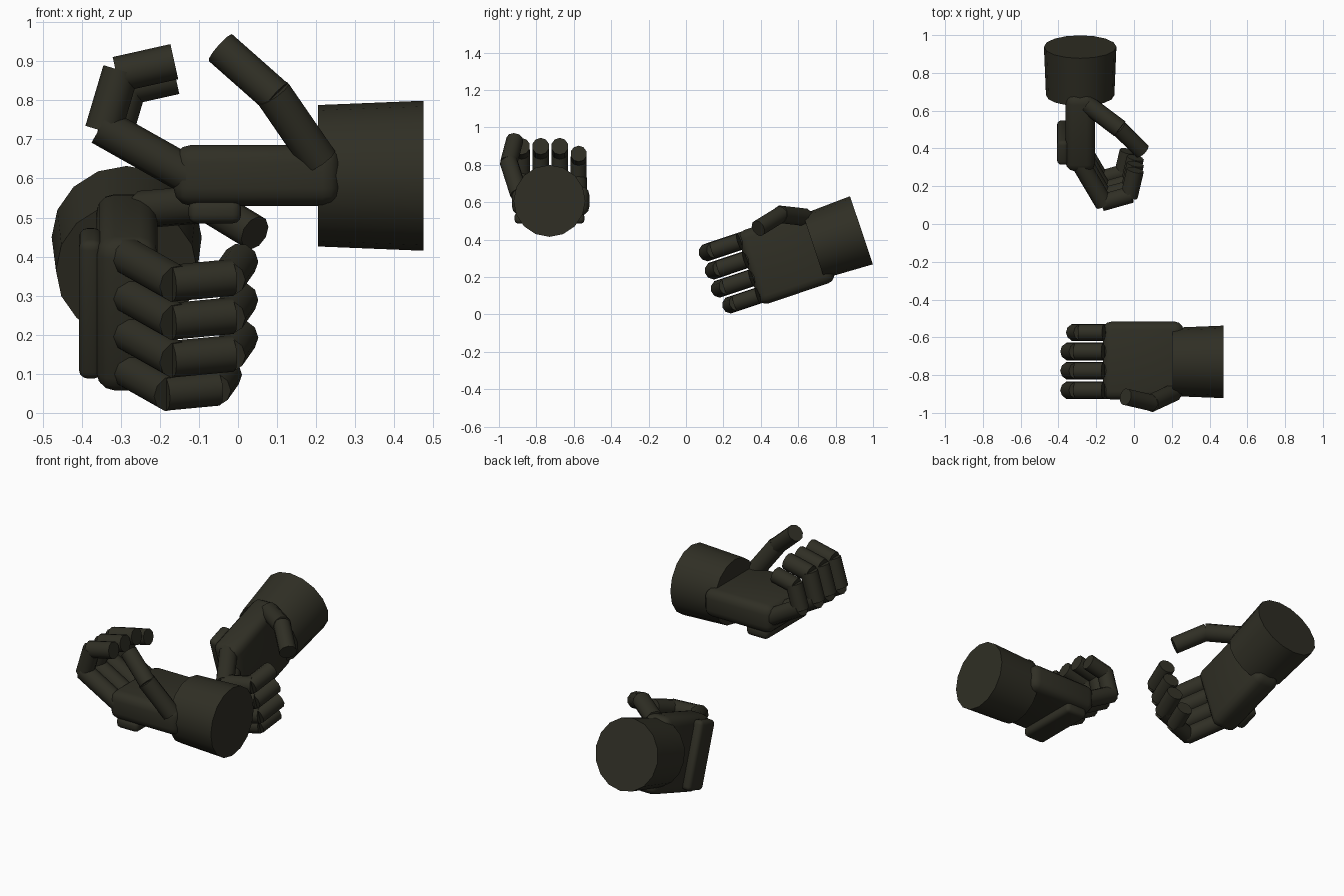
import bpy, bmesh, math
from mathutils import Vector, Matrix

if "Cube" in bpy.data.objects:
    bpy.data.objects.remove(bpy.data.objects["Cube"])

mat = bpy.data.materials.new("dark olive")
mat.diffuse_color = (0.029, 0.028, 0.018, 1)
mat.use_nodes = True
mat.node_tree.nodes["Principled BSDF"].inputs["Base Color"].default_value = mat.diffuse_color

# The hand is described in the pose of the front one; the other is a mirrored placement of it
ORIGIN = Vector((0.475, -0.73, 0.607))          # centre of the cuff's outer end
a = math.radians(18.5)
c, s = math.cos(a), math.sin(a)
mirrored = Matrix(((0, 0, 1, -0.285),
                   (c, s, 0, 0.938),
                   (s, -c, 0, 0.45),
                   (0, 0, 0, 1))) @ Matrix.Translation(-ORIGIN)
HANDS = {"right": Matrix.Identity(4), "left": mirrored}


def finish(bm, name, place):
    bm.transform(place)
    bmesh.ops.recalc_face_normals(bm, faces=bm.faces)
    me = bpy.data.meshes.new(name)
    bm.to_mesh(me)
    bm.free()
    me.materials.append(mat)
    ob = bpy.data.objects.new(name, me)
    bpy.context.collection.objects.link(ob)
    bpy.ops.object.select_all(action='DESELECT')
    ob.select_set(True)
    bpy.context.view_layer.objects.active = ob
    bpy.ops.object.shade_smooth_by_angle(angle=math.radians(40))


def tube(bm, p, q, r1, r2, sides):
    p, q = Vector(p), Vector(q)
    d = q - p
    m = Matrix.Translation((p + q) / 2) @ d.to_track_quat('Z', 'Y').to_matrix().to_4x4()
    bmesh.ops.create_cone(bm, cap_ends=True, segments=sides, radius1=r1, radius2=r2,
                          depth=d.length, matrix=m)


def rounded_box(lo, hi, bevel):
    bm = bmesh.new()
    lo, hi = Vector(lo), Vector(hi)
    m = Matrix.Translation((lo + hi) / 2) @ Matrix.Diagonal((*(hi - lo), 1))
    bmesh.ops.create_cube(bm, size=1, matrix=m)
    bmesh.ops.bevel(bm, geom=bm.edges[:], offset=bevel, segments=3, profile=0.5,
                    affect='EDGES')
    return bm


def digit(points, radii, ext):
    """Chain of straight capped segments, overlapping a little at the joints."""
    bm = bmesh.new()
    for i, r in enumerate(radii):
        p, q = Vector(points[i]), Vector(points[i + 1])
        u = (q - p).normalized()
        last = i == len(radii) - 1
        tube(bm, p - u * ext, q + u * (0 if last else ext), r, r, 10)
    return bm


KNUCKLE = Vector((-0.14, 0.615))
JOINTS = [(-0.13, 0.61), (-0.343, 0.73), (-0.302, 0.868), (-0.163, 0.899)]
FINGERS = [("index_finger", -0.88, 1.0, 0.047), ("middle_finger", -0.777, 1.0, 0.047),
           ("ring_finger", -0.675, 1.0, 0.047), ("little_finger", -0.574, 0.86, 0.045)]

for side, place in HANDS.items():
    # flared cuff
    bm = bmesh.new()
    tube(bm, (0.205, -0.73, 0.607), (0.475, -0.73, 0.607), 0.181, 0.192, 16)
    finish(bm, side + "_cuff", place)

    # palm and the pad across the back of the knuckles
    finish(rounded_box((-0.165, -0.93, 0.53), (0.262, -0.517, 0.686), 0.045),
           side + "_palm", place)
    finish(rounded_box((-0.127, -0.917, 0.485), (0.008, -0.543, 0.545), 0.022),
           side + "_knuckle_pad", place)

    # curled fingers
    for name, y, k, r in FINGERS:
        pts = []
        for j in JOINTS:
            v = KNUCKLE + (Vector(j) - KNUCKLE) * k
            pts.append((v.x, y, v.y))
        finish(digit(pts, (r + 0.002, r, r - 0.001), 0.009), side + "_" + name, place)

    # thumb
    thumb = [(0.205, -0.895, 0.65), (0.093, -0.947, 0.813), (-0.045, -0.915, 0.935)]
    finish(digit(thumb, (0.049, 0.046), 0.006), side + "_thumb", place)
